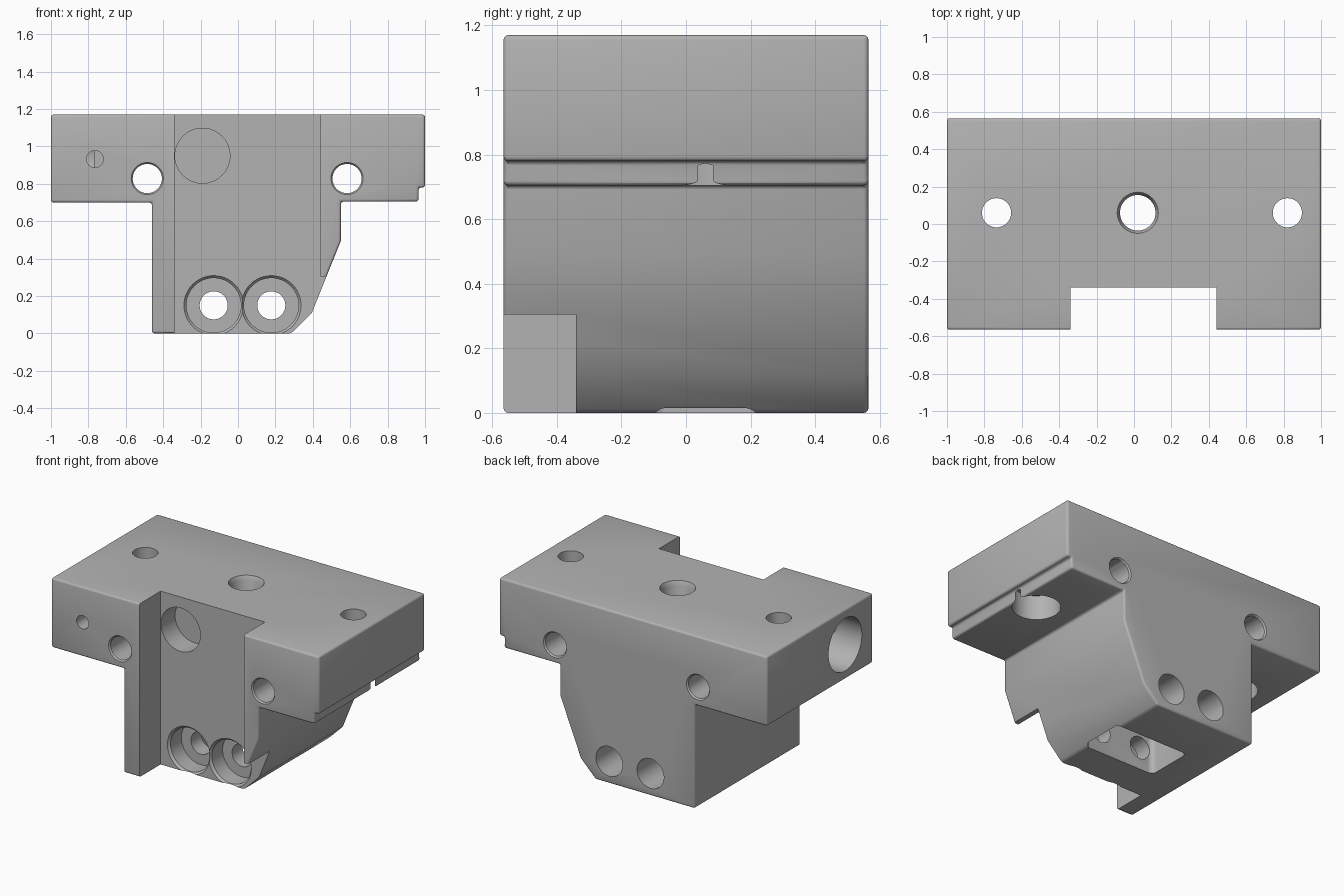
import bpy, bmesh, math
from mathutils import Matrix, Vector

cube = bpy.data.objects.get("Cube")
if cube:
    bpy.data.objects.remove(cube, do_unlink=True)

grey = bpy.data.materials.new("machined grey")
grey.use_nodes = True
colour = (0.45, 0.45, 0.45, 1)
grey.diffuse_color = colour
grey.node_tree.nodes["Principled BSDF"].inputs["Base Color"].default_value = colour


def make_object(name, bm):
    bmesh.ops.recalc_face_normals(bm, faces=bm.faces)
    mesh = bpy.data.meshes.new(name)
    bm.to_mesh(mesh)
    bm.free()
    mesh.materials.append(grey)
    obj = bpy.data.objects.new(name, mesh)
    bpy.context.collection.objects.link(obj)
    return obj


def apply_modifier(obj, mod):
    bpy.context.view_layer.objects.active = obj
    bpy.ops.object.modifier_apply(modifier=mod.name)


def cut(cutter):
    mod = body.modifiers.new("cut", 'BOOLEAN')
    mod.operation = 'DIFFERENCE'
    mod.solver = 'EXACT'
    mod.object = cutter
    apply_modifier(body, mod)
    bpy.data.objects.remove(cutter, do_unlink=True)


def bore(start, end, r1, r2=None):
    """Cut a round (or tapered) hole between two points."""
    a, b = Vector(start), Vector(end)
    turn = (b - a).to_track_quat('Z', 'Y').to_matrix().to_4x4()
    bm = bmesh.new()
    bmesh.ops.create_cone(bm, cap_ends=True, segments=48, radius1=r1,
                          radius2=r1 if r2 is None else r2, depth=(b - a).length,
                          matrix=Matrix.Translation((a + b) / 2) @ turn)
    cut(make_object("bore_cutter", bm))


def box(low, high, corner=0):
    """Cut a box, with optional rounding of its upright edges."""
    low, high = Vector(low), Vector(high)
    bm = bmesh.new()
    bmesh.ops.create_cube(bm, size=1, matrix=Matrix.Translation((low + high) / 2)
                          @ Matrix.Diagonal((high - low).to_4d()))
    if corner:
        upright = [e for e in bm.edges
                   if abs(e.verts[0].co.z - e.verts[1].co.z) > 0.01]
        bmesh.ops.bevel(bm, geom=upright, offset=corner, segments=5,
                        profile=0.5, affect='EDGES')
    cut(make_object("box_cutter", bm))


# Body: T-shaped profile extruded front to back, with softened edges
FRONT, BACK, TOP, FACE = -0.565, 0.565, 1.17, -0.34
profile = [(-1, 0.7), (-0.46, 0.7), (-0.46, 0), (0.285, 0), (0.395, 0.11),
           (0.55, 0.495), (0.55, 0.705), (0.965, 0.705), (0.965, 0.78),
           (1, 0.78), (1, TOP), (-1, TOP)]
bm = bmesh.new()
outline = bm.faces.new([bm.verts.new((x, FRONT, z)) for x, z in profile])
extruded = bmesh.ops.extrude_face_region(bm, geom=[outline])["geom"]
bmesh.ops.translate(bm, vec=(0, BACK - FRONT, 0),
                    verts=[v for v in extruded if isinstance(v, bmesh.types.BMVert)])
body = make_object("mounting_block", bm)
soft = body.modifiers.new("soft edges", 'BEVEL')
soft.width = 0.014
soft.segments = 3
soft.limit_method = 'ANGLE'
soft.angle_limit = math.radians(40)
apply_modifier(body, soft)

# Front channel and the clearance below the short cheek
box((-0.34, -1, -1), (0.44, FACE, 2))
box((0.3, -1, -1), (1.2, FACE, 0.305))

# Pocket in the underside
box((-0.23, -0.1, -0.2), (0.3, 0.22, 0.32), corner=0.035)

# Central bore with chamfered mouth
bore((0.02, 0.06, 0.2), (0.02, 0.06, 1.3), 0.095)
bore((0.02, 0.06, TOP - 0.03), (0.02, 0.06, TOP + 0.01), 0.095, 0.115)

# Upright mounting holes, counterbored from below
for x in (-0.735, 0.82):
    bore((x, 0.06, 0.5), (x, 0.06, 1.3), 0.078)
    bore((x, 0.06, 0.5), (x, 0.06, 0.87), 0.147)

# Cross holes through the shoulders, chamfered at both ends
for x in (-0.485, 0.583):
    bore((x, -1, 0.828), (x, 1, 0.828), 0.078)
    for y, side in ((FRONT, 1), (BACK, -1)):
        bore((x, y - side * 0.01, 0.828), (x, y + side * 0.01, 0.828), 0.094, 0.078)

# Twin screw seats low in the channel, wider at the back
for x in (-0.13, 0.178):
    bore((x, -0.5, 0.15), (x, 0, 0.15), 0.075)
    bore((x, -0.5, 0.15), (x, FACE + 0.13, 0.15), 0.146)
    bore((x, FACE - 0.01, 0.15), (x, FACE + 0.015, 0.15), 0.168, 0.146)
    bore((x, 0.15, 0.15), (x, 0.8, 0.15), 0.1)

# Round recess in the channel wall
bore((-0.19, -0.5, 0.95), (-0.19, FACE + 0.15, 0.95), 0.147)

# Side recess and its set screw hole
bore((-1.2, -0.27, 0.935), (-0.77, -0.27, 0.935), 0.178)
bore((-0.765, -0.7, 0.932), (-0.765, -0.27, 0.932), 0.045)

# Smooth curved walls, crisp edges
bpy.ops.object.select_all(action='DESELECT')
body.select_set(True)
bpy.context.view_layer.objects.active = body
bpy.ops.object.shade_smooth_by_angle(angle=math.radians(30))
